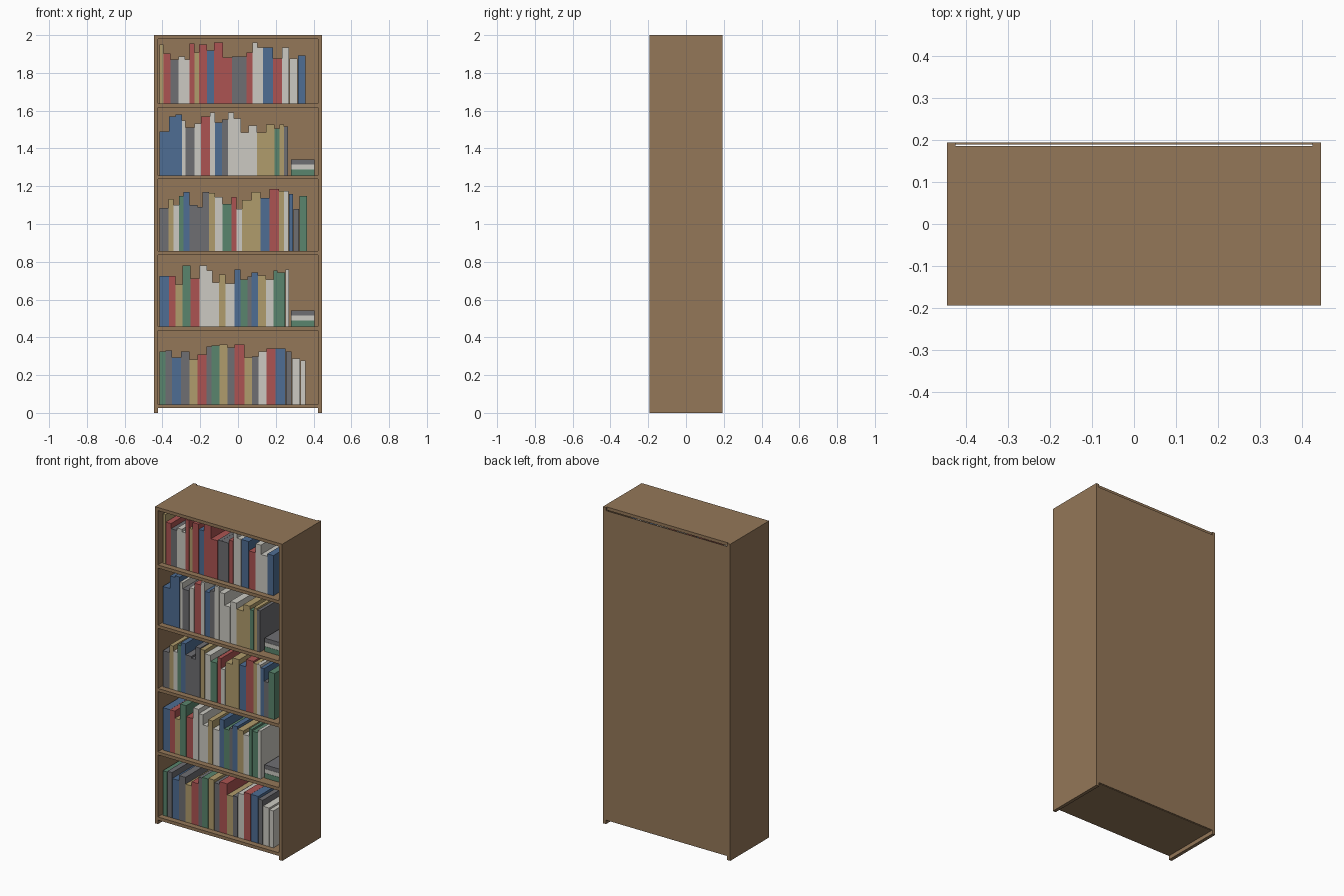
import bpy

if "Cube" in bpy.data.objects:
    bpy.data.objects.remove(bpy.data.objects["Cube"])


def material(name, r, g, b):
    lin = [((c / 255 + 0.055) / 1.055) ** 2.4 for c in (r, g, b)]
    m = bpy.data.materials.new(name)
    m.diffuse_color = (*lin, 1)
    m.use_nodes = True
    m.node_tree.nodes["Principled BSDF"].inputs["Base Color"].default_value = m.diffuse_color
    return m


wood = material("wood brown", 148, 119, 88)
COVERS = {
    "r": material("cover red", 172, 84, 82),
    "b": material("cover blue", 78, 109, 147),
    "g": material("cover green", 90, 133, 109),
    "t": material("cover tan", 176, 156, 108),
    "w": material("cover white", 204, 202, 194),
    "k": material("cover grey", 110, 110, 114),
}


def box(name, x, y, z, mat):
    """Box spanning the (min, max) pairs x, y and z."""
    verts = [(i, j, k) for k in z for j in y for i in x]
    faces = [(0, 2, 3, 1), (4, 5, 7, 6), (0, 1, 5, 4),
             (2, 6, 7, 3), (0, 4, 6, 2), (1, 3, 7, 5)]
    mesh = bpy.data.meshes.new(name)
    mesh.from_pydata(verts, [], faces)
    mesh.materials.append(mat)
    obj = bpy.data.objects.new(name, mesh)
    bpy.context.collection.objects.link(obj)
    return obj


# Case: two sides, thin back, top and shelves
FRONT, REAR = -0.194, 0.194
INNER, OUTER = 0.424, 0.445
BOARD = 0.02
SHELF_TOPS = [0.045, 0.457, 0.857, 1.257, 1.637]

for label, s in (("left", -1), ("right", 1)):
    box(label + "_side", sorted((s * INNER, s * OUTER)), (FRONT, REAR), (0, 2), wood)
box("back_panel", (-INNER, INNER), (0.189, REAR), (0.025, 1.98), wood)
for name, top in [("shelf", t) for t in SHELF_TOPS] + [("top_board", 2.0)]:
    box(name, (-INNER, INNER), (FRONT, 0.185), (top - BOARD, top), wood)

# Books: widths and heights are counted in small steps
STEP = 0.0053
BOOK_FRONT, BOOK_BACK = -0.158, 0.11


def book_row(level, covers, widths, heights):
    x, z = -0.415, SHELF_TOPS[level]
    for c, w, h in zip(covers, widths, heights):
        right = x + w * STEP
        box("book", (x, right - 0.001), (BOOK_FRONT, BOOK_BACK),
            (z, z + h * STEP), COVERS[c])
        x = right


def book_stack(level):
    z = SHELF_TOPS[level]
    for c, h in (("g", 0.032), ("w", 0.027), ("k", 0.026)):
        box("lying_book", (0.28, 0.405), (-0.135, 0.06), (z, z + h - 0.001), COVERS[c])
        z += h


book_row(4, "trkwwrtrbrrkkrwwbrwwb",
         [4, 7, 8, 6.5, 4.5, 5, 4.5, 8, 7, 9, 9, 4.5, 10, 6, 5, 5.5, 10, 9, 7, 8.5, 8],
         [59, 50, 44, 47, 44, 60, 51, 59, 53, 61, 46, 47, 47, 51, 61, 56, 56, 45, 56, 45, 48])
book_row(3, "bbbwkwrwbkwwwwttgtk",
         [9.5, 6.5, 6.5, 3.5, 9, 6.5, 9, 5, 7, 6, 6, 7, 7.5, 8.5, 9, 8.5, 5, 4.5, 4],
         [44, 59, 61, 55, 48, 52, 59, 63, 53, 56, 63, 57, 43, 50, 43, 51, 47, 51, 49])
book_row(2, "ktwgbkkktwgrwttbrtwbkg",
         [9, 5, 5.5, 4.5, 6, 8, 5, 6.5, 6, 7.5, 9, 5, 5.5, 9.5, 9, 9, 9.5, 5, 4.5, 4.5, 6, 8],
         [43, 52, 46, 55, 59, 46, 44, 59, 58, 54, 47, 54, 42, 51, 59, 53, 62, 60, 60, 57, 42, 55])
book_row(1, "brtgrwwwtwbgkbtwggw",
         [9.5, 6.5, 7, 8, 9, 7.5, 5.5, 6.5, 6.5, 9, 6, 7, 4, 6.5, 8, 7.5, 4, 7.5, 4],
         [50.5, 50.5, 42, 61, 48, 61, 56, 44, 52, 43, 57, 47, 50, 54, 51, 47, 56, 54, 57])
book_row(0, "gkbktrkgtkrtkwrbkww",
         [6, 6.5, 9, 8.5, 8, 9, 5, 8, 8, 7, 10, 7.5, 6.5, 8, 9, 10, 6, 8.5, 5.5],
         [53, 54, 47, 53, 45, 50, 58, 59, 60, 57, 60, 47, 48, 53, 56, 56, 53, 46, 44])

book_stack(3)
book_stack(1)
